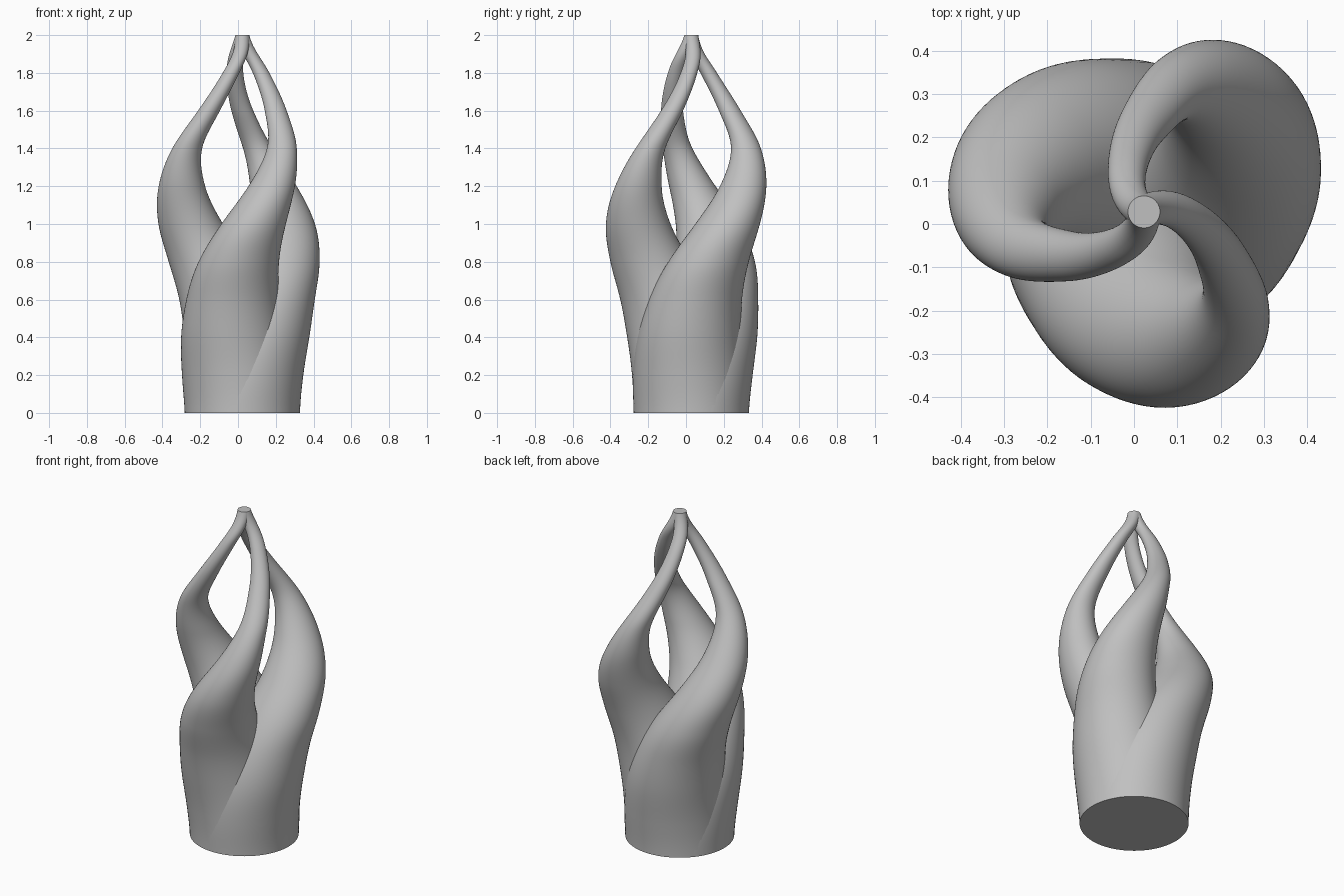
import bpy
import bmesh
from math import cos, sin, pi, radians

cube = bpy.data.objects.get("Cube")
if cube:
    bpy.data.objects.remove(cube, do_unlink=True)

# Shared twist axis and shape tables, sampled evenly from base to tip
AXIS = (0.023, 0.028)
HEIGHT = 2.0
RADIUS = [0.305, 0.297, 0.277, 0.247, 0.213, 0.171, 0.123, 0.079, 0.058, 0.044, 0.037]
OFFSET = [0, 0.028, 0.078, 0.138, 0.216, 0.287, 0.32, 0.301, 0.204, 0.1, 0]
ANGLE = [-40, -23, -7, 9, 25, 42, 59, 74, 90, 113, 150]
RINGS, SIDES = 100, 72

grey = bpy.data.materials.new("plain grey")
grey.use_nodes = True
colour = (0.53, 0.53, 0.53, 1)
grey.diffuse_color = colour
grey.node_tree.nodes["Principled BSDF"].inputs["Base Color"].default_value = colour


def sample(table, t):
    """Smooth Catmull-Rom reading of a table for t from 0 to 1."""
    last = len(table) - 1
    i = min(int(t * last), last - 1)
    f = t * last - i
    a, b, c, d = (table[max(0, min(last, i + k))] for k in (-1, 0, 1, 2))
    return b + f * ((c - a) + f * ((2 * a - 5 * b + 4 * c - d)
                                   + f * (3 * (b - c) + d - a))) / 2


def make_strand(name, turn, capped):
    """Loft of level circles whose centres spiral around the axis."""
    bm = bmesh.new()
    rings = []
    for i in range(RINGS + 1):
        t = i / RINGS
        r, d = sample(RADIUS, t), sample(OFFSET, t)
        angle = radians(sample(ANGLE, t)) + turn
        cx, cy = AXIS[0] + d * cos(angle), AXIS[1] + d * sin(angle)
        rings.append([bm.verts.new((cx + r * cos(2 * pi * k / SIDES),
                                    cy + r * sin(2 * pi * k / SIDES),
                                    HEIGHT * t)) for k in range(SIDES)])
    for low, high in zip(rings, rings[1:]):
        for k in range(SIDES):
            n = (k + 1) % SIDES
            bm.faces.new((low[k], low[n], high[n], high[k]))
    # The strands share one base disc and one tip disc
    if capped:
        bm.faces.new(rings[0][::-1])
        bm.faces.new(rings[-1])
    mesh = bpy.data.meshes.new(name)
    bm.to_mesh(mesh)
    bm.free()
    mesh.materials.append(grey)
    obj = bpy.data.objects.new(name, mesh)
    bpy.context.collection.objects.link(obj)
    return obj


# Three strands, a third of a turn apart
strands = [make_strand(name, i * 2 * pi / 3, i == 0)
           for i, name in enumerate(("back_strand", "left_strand", "front_strand"))]

bpy.ops.object.select_all(action="DESELECT")
for strand in strands:
    strand.select_set(True)
bpy.context.view_layer.objects.active = strands[0]
bpy.ops.object.shade_smooth_by_angle(angle=radians(40))
